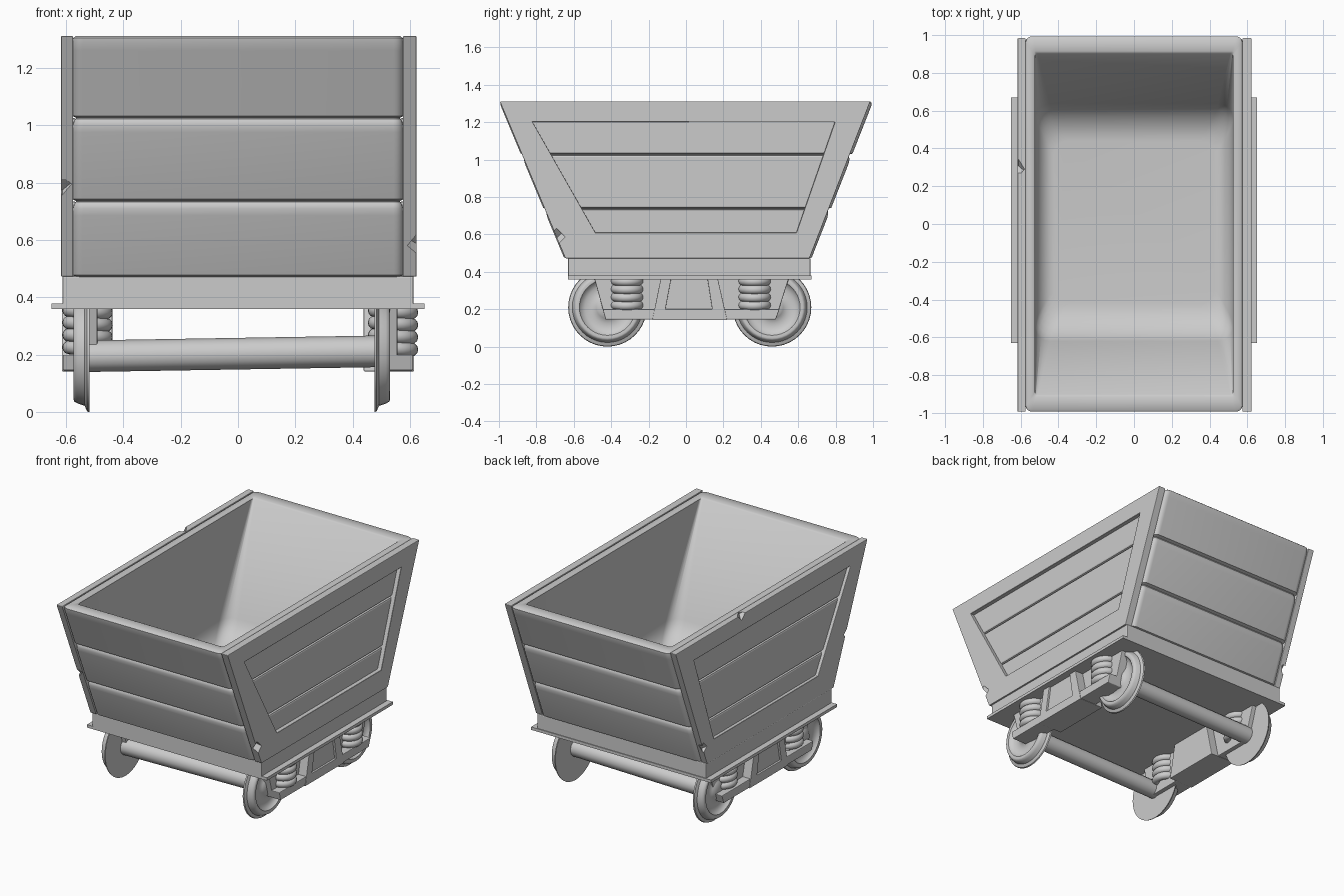
import bpy, bmesh
from math import sin, cos, pi, radians
from mathutils import Vector, Matrix

if "Cube" in bpy.data.objects:
    bpy.data.objects.remove(bpy.data.objects["Cube"])


def finish(name, bm, angle=35, bevel=0):
    bmesh.ops.recalc_face_normals(bm, faces=bm.faces)
    me = bpy.data.meshes.new(name)
    bm.to_mesh(me)
    bm.free()
    ob = bpy.data.objects.new(name, me)
    bpy.context.collection.objects.link(ob)
    if angle:
        bpy.ops.object.select_all(action='DESELECT')
        ob.select_set(True)
        bpy.context.view_layer.objects.active = ob
        bpy.ops.object.shade_smooth_by_angle(angle=radians(angle))
    if bevel:
        m = ob.modifiers.new("bevel", 'BEVEL')
        m.width, m.segments = bevel, 2
    return ob


def box(name, x, y, z, bevel=0):
    bm = bmesh.new()
    bmesh.ops.create_cube(bm, size=1)
    for v in bm.verts:
        v.co = [r[0] if c < 0 else r[1] for c, r in zip(v.co, (x, y, z))]
    return finish(name, bm, 0, bevel)


def prism(name, outline, x0, x1, hole=None, bevel=0.004):
    """Extrude a (y, z) outline along x, optionally with a matching inner hole."""
    bm = bmesh.new()
    o = [bm.verts.new((x0, y, z)) for y, z in outline]
    if hole:
        i = [bm.verts.new((x0, y, z)) for y, z in hole]
        n = len(o)
        faces = [bm.faces.new((o[k], o[(k + 1) % n], i[(k + 1) % n], i[k])) for k in range(n)]
    else:
        faces = [bm.faces.new(o)]
    ext = bmesh.ops.extrude_face_region(bm, geom=faces, use_keep_orig=True)
    verts = [g for g in ext['geom'] if isinstance(g, bmesh.types.BMVert)]
    bmesh.ops.translate(bm, verts=verts, vec=(x1 - x0, 0, 0))
    return finish(name, bm, 0, bevel)


def ends(z):
    """Front and back y of the sloping body at height z."""
    t = (z - 0.47) / 0.84
    return -0.65 - 0.35 * t, 0.67 + 0.33 * t


# Bucket: rounded rectangles lofted up the planked outside and down the inside
def ring(bm, z, ix, iy, r):
    hx, (y0, y1) = 0.577 - ix, ends(z)
    y0, y1 = y0 + iy, y1 - iy
    pts = []
    for k, (cx, cy) in enumerate(((hx - r, y1 - r), (r - hx, y1 - r), (r - hx, y0 + r), (hx - r, y0 + r))):
        for j in range(6):
            a = (k + j / 5) * pi / 2
            pts.append(bm.verts.new((cx + r * cos(a), cy + r * sin(a), z)))
    return pts


PLANKS = ((0.47, 0.735), (0.735, 1.025), (1.025, 1.31))
bm = bmesh.new()
sections = []
for z0, z1 in PLANKS:
    sections += [(z0 + 0.001, 0.012, 0.02, 0.025), (z0 + 0.007, 0, 0, 0.035), (z1 - 0.05, 0, 0, 0.035),
                 (z1 - 0.026, 0.002, 0.004, 0.035), (z1 - 0.01, 0.006, 0.012, 0.03),
                 (z1 - 0.003, 0.012, 0.02, 0.025)]
sections[-3:] = [(1.285, 0, 0, 0.035), (1.303, 0.003, 0.004, 0.035), (1.31, 0.012, 0.015, 0.03)]
sections += [(1.31, 0.045, 0.085, 0.012), (1.303, 0.052, 0.095, 0.015)]
R, floor = 0.14, 0.50
for j in range(8):
    a = j / 7 * pi / 2
    e = R * (1 - cos(a))
    sections.append((floor + R * (1 - sin(a)), 0.052 + e * 0.7, 0.1 + e, 0.08))
rings = [ring(bm, *s) for s in sections]
for a, b in zip(rings, rings[1:]):
    for k in range(len(a)):
        n = (k + 1) % len(a)
        bm.faces.new((a[k], a[n], b[n], b[k]))
bm.faces.new(rings[0])
bm.faces.new(rings[-1])
finish("bucket", bm, 45)

# Chipped spots in the side frames, cut with small turned cubes
bm = bmesh.new()
for p in ((0.625, -0.685, 0.59), (-0.625, 0.70, 0.59), (-0.615, -0.79, 0.78), (-0.615, 0.30, 1.315)):
    m = Matrix.Translation(Vector(p)) @ Matrix.Rotation(0.8, 4, 'X') @ Matrix.Rotation(0.7, 4, 'Y')
    bmesh.ops.create_cube(bm, size=0.05, matrix=m)
chips = finish("chip_cutter", bm, 0)
chips.hide_render = True
chips.hide_set(True)

# Base slab and flange plate
box("base_slab", (-0.612, 0.612), (-0.63, 0.665), (0.37, 0.475), 0.006)
box("base_plate", (-0.65, 0.65), (-0.63, 0.67), (0.36, 0.379))

YS = (-0.42, 0.46)          # axle positions
SPRINGS = (-0.315, 0.367)   # spring positions

for s, side in ((1, "right"), (-1, "left")):
    # Trapezoid side frame
    fr = prism(side + "_side_frame", [(-0.995, 1.31), (0.985, 1.31), (0.66, 0.472), (-0.645, 0.472)],
               s * 0.574, 0.622 if s > 0 else -0.616,
               [(-0.82, 1.2), (0.795, 1.2), (0.59, 0.61), (-0.485, 0.61)])
    m = fr.modifiers.new("chips", 'BOOLEAN')
    m.object, m.operation, m.solver = chips, 'DIFFERENCE', 'EXACT'

    # Side planks filling the frame
    for z0, z1 in PLANKS:
        z0, z1 = max(z0 + 0.005, 0.5), min(z1 - 0.001, 1.28)
        (a0, b0), (a1, b1) = ends(z0), ends(z1)
        prism(side + "_side_plank", [(a1 + 0.06, z1), (b1 - 0.06, z1), (b0 - 0.06, z0), (a0 + 0.06, z0)],
              s * 0.56, s * 0.596, bevel=0.01)

    # Bogie: back plate, spring seats, centre block with recessed panel
    prism(side + "_bogie_plate", [(-0.49, 0.365), (0.55, 0.365), (0.48, 0.145), (-0.43, 0.145)],
          s * 0.49, s * 0.555)
    prism(side + "_spring_seat", [(-0.445, 0.2), (0.5, 0.2), (0.48, 0.145), (-0.43, 0.145)],
          s * 0.49, s * 0.61)
    block = [(-0.135, 0.365), (0.17, 0.365), (0.22, 0.142), (-0.18, 0.142)]
    prism(side + "_bogie_block", block, s * 0.438, s * 0.6)
    prism(side + "_bogie_block_rim", block, s * 0.58, s * 0.613,
          [(-0.08, 0.36), (0.115, 0.36), (0.14, 0.2), (-0.11, 0.2)])

    # Springs as stacked coils
    for y in SPRINGS:
        for c in range(4):
            bpy.ops.mesh.primitive_torus_add(
                location=(s * 0.532 + 0.008, y, 0.222 + 0.043 * c), rotation=(0, 0.06, 0),
                major_radius=0.064, minor_radius=0.024, major_segments=28, minor_segments=12)
            bpy.context.object.name = side + "_spring_coil"
            bpy.ops.object.shade_smooth()

    # Flanged wheels, spun from a half profile (distance outward, radius)
    x0 = 0.475 if s > 0 else 0.518
    profile = [(0, 0), (0, 0.21), (0.008, 0.207), (0.016, 0.188), (0.04, 0.18), (0.052, 0.173),
               (0.055, 0.165), (0.053, 0.15), (0.04, 0.142), (0.028, 0.12), (0.026, 0.085),
               (0.036, 0.06), (0.045, 0.05), (0.047, 0)]
    for y in YS:
        bm = bmesh.new()
        vs = [bm.verts.new((s * (x0 + d), y, 0.21 + r)) for d, r in profile]
        es = [bm.edges.new(e) for e in zip(vs, vs[1:])]
        bmesh.ops.spin(bm, geom=vs + es, cent=(0, y, 0.21), axis=(1, 0, 0), angle=2 * pi, steps=40)
        bmesh.ops.remove_doubles(bm, verts=bm.verts, dist=0.0005)
        finish(side + "_wheel", bm, 45)

# Axles, slightly tilted
for y in YS:
    a, b = Vector((-0.53, y, 0.195)), Vector((0.49, y, 0.212))
    bm = bmesh.new()
    bmesh.ops.create_cone(bm, cap_ends=True, segments=12, radius1=0.055, radius2=0.055, depth=(b - a).length,
                          matrix=Matrix.Translation((a + b) / 2) @ (b - a).to_track_quat('Z', 'Y').to_matrix().to_4x4())
    finish("axle", bm)
